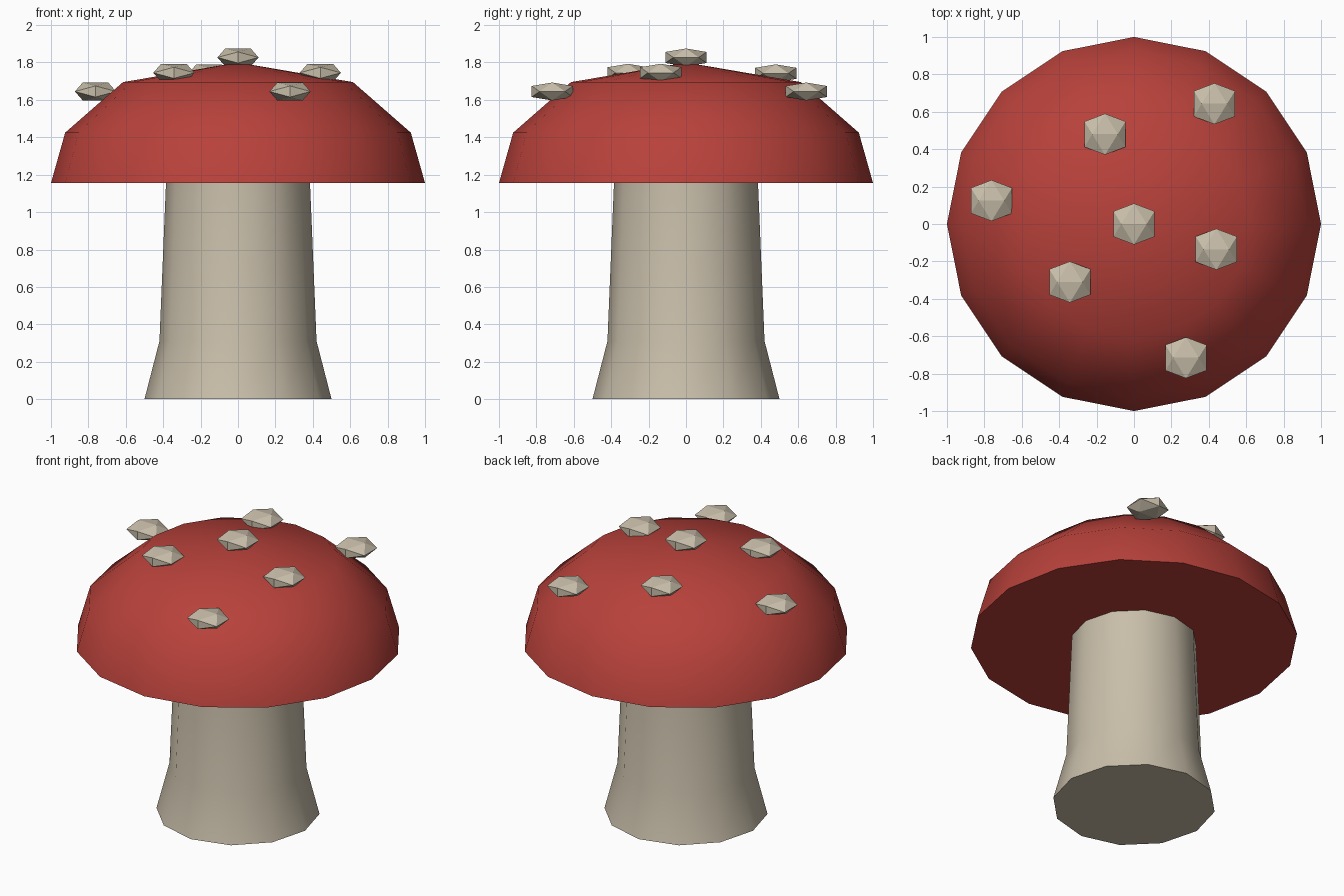
import bpy, bmesh, math

cube = bpy.data.objects.get("Cube")
if cube:
    bpy.data.objects.remove(cube, do_unlink=True)


def make_material(name, rgb):
    mat = bpy.data.materials.new(name)
    mat.use_nodes = True
    color = (*rgb, 1)
    mat.diffuse_color = color
    bsdf = next(n for n in mat.node_tree.nodes if n.type == "BSDF_PRINCIPLED")
    bsdf.inputs["Base Color"].default_value = color
    return mat


def add_object(name, bm, mat):
    bmesh.ops.recalc_face_normals(bm, faces=bm.faces)
    mesh = bpy.data.meshes.new(name)
    bm.to_mesh(mesh)
    bm.free()
    mesh.materials.append(mat)
    obj = bpy.data.objects.new(name, mesh)
    bpy.context.collection.objects.link(obj)
    return obj


def lathe(name, profile, sides, mat):
    """Turn (radius, height) points around z; a zero radius makes a tip."""
    bm = bmesh.new()
    rings = []
    for r, z in profile:
        count = sides if r else 1
        angles = [math.tau * i / sides for i in range(count)]
        rings.append([bm.verts.new((r * math.cos(a), r * math.sin(a), z)) for a in angles])
    for low, high in zip(rings, rings[1:]):
        for i in range(sides):
            j = (i + 1) % sides
            if len(high) == 1:
                bm.faces.new((low[i], low[j], high[0]))
            else:
                bm.faces.new((low[i], low[j], high[j], high[i]))
    for ring in (rings[0], rings[-1]):
        if len(ring) > 1:
            bm.faces.new(ring)
    obj = add_object(name, bm, mat)
    bpy.ops.object.select_all(action="DESELECT")
    obj.select_set(True)
    bpy.context.view_layer.objects.active = obj
    bpy.ops.object.shade_smooth_by_angle(angle=math.radians(45))
    return obj


def add_spot(name, location, mat):
    """Flattened icosahedron with its top edge along x."""
    wide, short, tall = 0.11, 0.068, 0.048
    low = tall * short / wide
    bm = bmesh.new()
    for a in (-1, 1):
        for b in (-1, 1):
            bm.verts.new((a * short, 0, b * tall))
            bm.verts.new((0, a * wide, b * low))
            bm.verts.new((a * wide, b * short, 0))
    bmesh.ops.convex_hull(bm, input=bm.verts)
    obj = add_object(name, bm, mat)
    obj.location = location


red = make_material("cap red", (0.48, 0.053, 0.043))
cream = make_material("stem cream", (0.58, 0.515, 0.40))

# Stem with a flared foot
lathe("stem", [(0.5, 0), (0.42, 0.31), (0.385, 1.155)], 12, cream)

# Domed cap with a flat underside
lathe("cap", [(1, 1.155), (0.924, 1.425), (0.615, 1.695), (0, 1.8)], 16, red)

# Raised spots
spots = [(0, 0, 1.827), (0.44, -0.135, 1.745), (-0.343, -0.31, 1.745),
         (-0.155, 0.48, 1.742), (0.43, 0.643, 1.645), (-0.762, 0.125, 1.645),
         (0.278, -0.715, 1.645)]
for i, place in enumerate(spots):
    add_spot(f"cap_spot_{i + 1}", place, cream)
